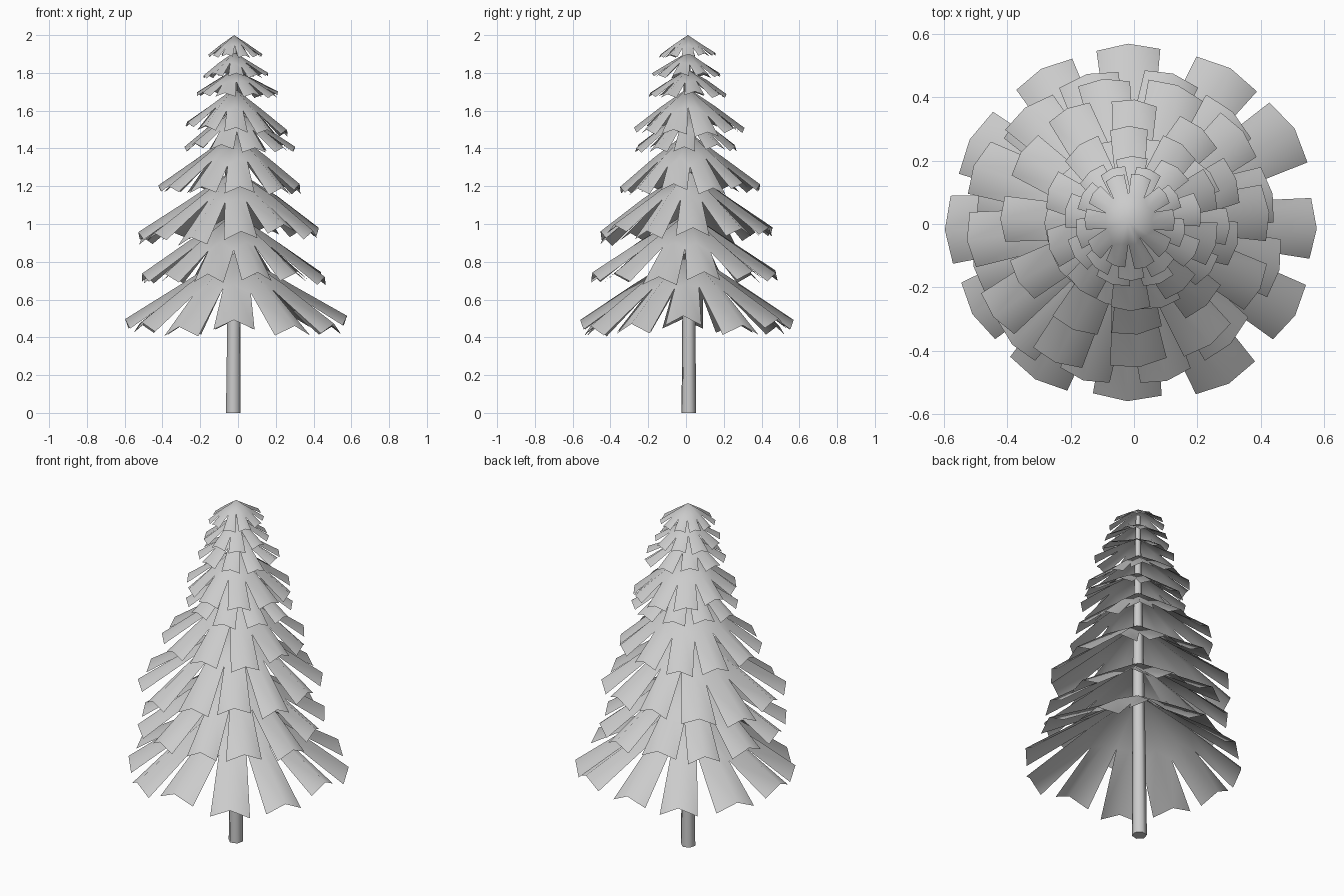
import bpy, bmesh, math, random

if "Cube" in bpy.data.objects:
    bpy.data.objects.remove(bpy.data.objects["Cube"])

random.seed(4)


def finish(bm, name, angle):
    bmesh.ops.recalc_face_normals(bm, faces=bm.faces[:])
    me = bpy.data.meshes.new(name)
    bm.to_mesh(me)
    bm.free()
    ob = bpy.data.objects.new(name, me)
    bpy.context.collection.objects.link(ob)
    bpy.ops.object.select_all(action='DESELECT')
    ob.select_set(True)
    bpy.context.view_layer.objects.active = ob
    bpy.ops.object.shade_smooth_by_angle(angle=math.radians(angle))
    return ob


def skirt(name, apex, tip_z, rx, ry, cx, cy, count, phase, tilt):
    """Drooping ring of boughs: joined cone near the trunk, split into ridged fronds."""
    bm = bmesh.new()
    R = (rx + ry) / 2
    drop = apex - tip_z
    step = 2 * math.pi / count

    def point(angle, t, dz=0.0):
        # centre slides from the trunk to the skirt's own centre; tilt raises the right side
        x = -0.02 + (cx + 0.02) * t + rx * t * math.cos(angle)
        y = 0.01 + (cy - 0.01) * t + ry * t * math.sin(angle)
        return bm.verts.new((x, y, apex - drop * t + tilt * t * math.cos(angle) + dz))

    top = point(0, 0)
    valleys = [point(phase + (i - 0.5) * step, random.uniform(0.4, 0.6), -0.05 * R)
               for i in range(count)]
    for i in range(count):
        a = phase + i * step + random.uniform(-0.04, 0.04)
        half = step * random.uniform(0.33, 0.39)
        length = random.uniform(0.95, 1.0)
        sag = random.uniform(-0.05, 0.04) * R
        v0, v1 = valleys[i], valleys[(i + 1) % count]
        ridge = point(a, 0.5, 0.02 * R)
        left = point(a - half, length, sag - 0.08 * R)
        mid = point(a, length * 1.02, sag + 0.02 * R)
        right = point(a + half, length, sag - 0.08 * R)
        for f in ((top, v0, ridge), (top, ridge, v1),
                  (v0, left, mid, ridge), (ridge, mid, right, v1)):
            bm.faces.new(f)
    return finish(bm, name, 60)


# Trunk: tapered six-sided pole running up inside the boughs
bm = bmesh.new()
rings = []
for z, r, x, y in ((0, 0.040, -0.025, 0.015), (0.5, 0.036, -0.022, 0.015),
                   (1.2, 0.028, -0.02, 0.01), (1.96, 0.012, -0.02, 0.01)):
    rings.append([bm.verts.new((x + r * math.cos((k + 0.25) * math.pi / 3),
                                y + r * math.sin((k + 0.25) * math.pi / 3), z))
                  for k in range(6)])
for lo, hi in zip(rings, rings[1:]):
    for k in range(6):
        bm.faces.new((lo[k], lo[(k + 1) % 6], hi[(k + 1) % 6], hi[k]))
bm.faces.new(rings[0][::-1])
bm.faces.new(rings[-1])
finish(bm, "trunk", 65)

# Bough skirts: apex z, tip z, x radius, y radius, centre x, centre y, boughs, phase, tilt
layers = [
    (0.86, 0.475, 0.59, 0.57, 0.00, 0.00, 12, 0.0, 0.0),
    (1.06, 0.73, 0.49, 0.51, -0.025, -0.02, 12, 0.26, -0.01),
    (1.29, 0.955, 0.49, 0.47, -0.05, 0.00, 12, 0.10, 0.03),
    (1.49, 1.19, 0.385, 0.38, -0.04, 0.02, 11, 0.31, 0.01),
    (1.61, 1.41, 0.295, 0.27, 0.005, 0.00, 10, 0.0, 0.0),
    (1.72, 1.51, 0.275, 0.29, -0.01, 0.015, 10, 0.31, -0.015),
    (1.82, 1.69, 0.22, 0.21, 0.00, 0.01, 9, 0.20, 0.0),
    (1.91, 1.79, 0.175, 0.185, -0.01, 0.00, 9, 0.5, 0.0),
    (2.00, 1.895, 0.145, 0.155, -0.015, 0.01, 10, 0.0, 0.0),
]
for n, layer in enumerate(layers, 1):
    skirt(f"bough_skirt_{n}", *layer)
